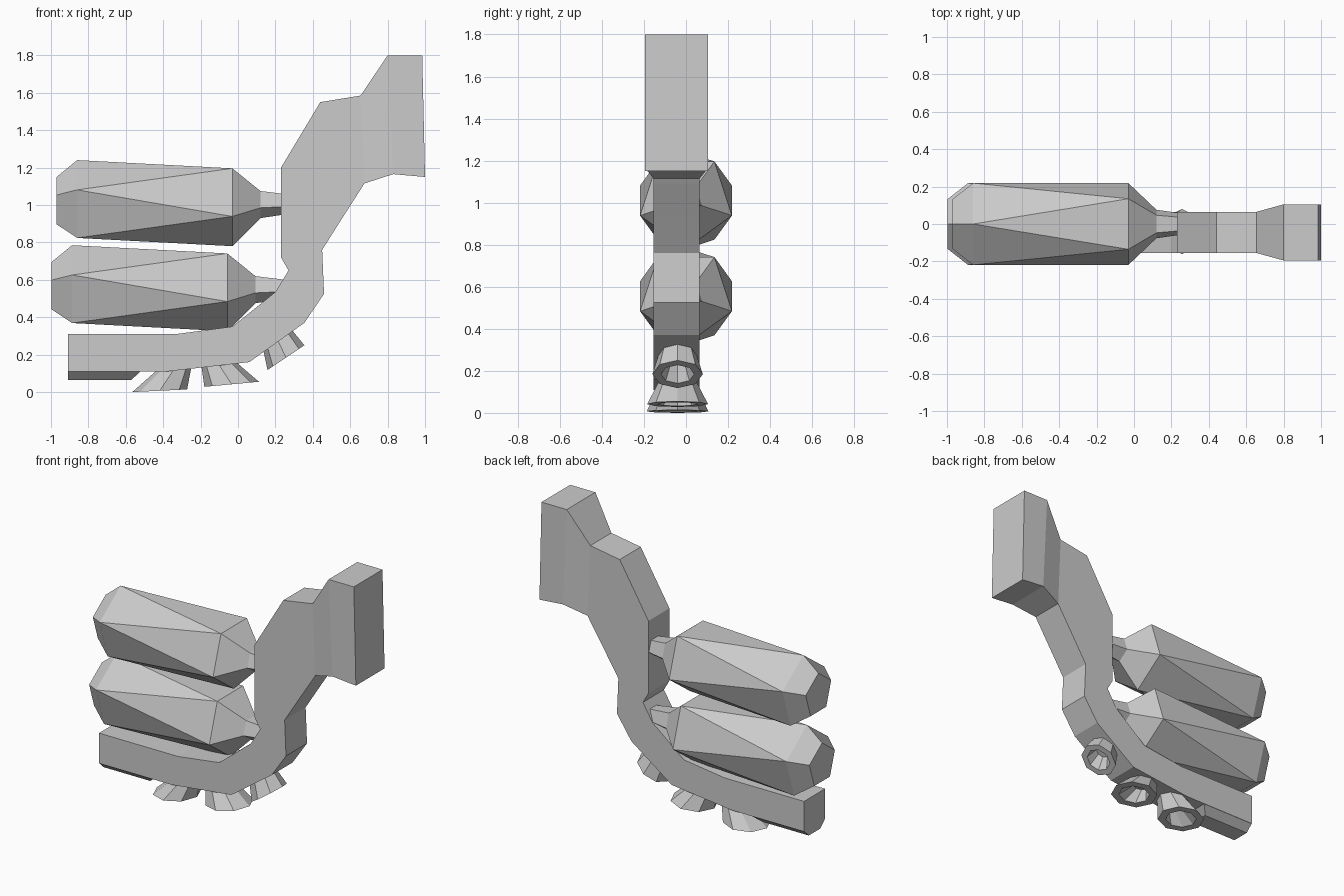
import bpy, bmesh
from math import sin, cos, tau
from mathutils import Vector

if "Cube" in bpy.data.objects:
    bpy.data.objects.remove(bpy.data.objects["Cube"])

YC = -0.045  # centre line of the arm


def loft(name, rings):
    """Skin a list of equal-length point rings and cap both ends."""
    bm = bmesh.new()
    vs = [[bm.verts.new(p) for p in r] for r in rings]
    n = len(vs[0])
    for a, b in zip(vs, vs[1:]):
        for i in range(n):
            j = (i + 1) % n
            bm.faces.new((a[i], a[j], b[j], b[i]))
    bm.faces.new(vs[0])
    bm.faces.new(vs[-1])
    return finish(name, bm)


def finish(name, bm):
    bmesh.ops.recalc_face_normals(bm, faces=bm.faces[:])
    me = bpy.data.meshes.new(name)
    bm.to_mesh(me)
    bm.free()
    ob = bpy.data.objects.new(name, me)
    bpy.context.collection.objects.link(ob)
    return ob


# Bent arm: (outer x, z, inner x, z, half width)
ARM = [(-.91, .11, -.91, .31, .11), (-.38, .11, -.33, .31, .11),
       (.06, .16, -.03, .35, .11), (.355, .37, .20, .535, .11),
       (.46, .525, .27, .65, .11), (.45, .76, .23, .72, .11),
       (.56, .934, .23, 1.20, .11), (.66, 1.09, .44, 1.55, .11),
       (.675, 1.115, .655, 1.585, .11), (.83, 1.165, .80, 1.80, .15),
       (1.0, 1.15, .985, 1.80, .15)]
loft("arm", [[(ox, YC - w, oz), (ox, YC + w, oz), (ix, YC + w, iz), (ix, YC - w, iz)]
             for ox, oz, ix, iz, w in ARM])

# Chamfered pad under the arm's end
loft("arm_pad", [[(x, YC - .11, .112), (x, YC + .11, .112),
                  (xb, YC + .06, .065), (xb, YC - .06, .065)]
                 for x, xb in ((-.91, -.91), (-.52, -.57))])


# Tanks: five-sided, with the neck half turned against the rear half
def tank(name, dx, zc):
    bm = bmesh.new()
    rings = []
    for x, r, turned in ((-.97, .14, 0), (-.86, .23, 0), (-.03, .23, 1),
                         (.12, .08, 1), (.28, .056, 1)):
        rings.append([bm.verts.new((x + dx, r * sin(tau * (i + turned / 2) / 5),
                                    zc + r * cos(tau * (i + turned / 2) / 5)))
                      for i in range(5)])
    for k, (a, b) in enumerate(zip(rings, rings[1:])):
        for i in range(5):
            j = (i + 1) % 5
            if k == 1:  # twisted body is made of triangles
                bm.faces.new((a[i], a[j], b[i]))
                bm.faces.new((a[j], b[j], b[i]))
            else:
                bm.faces.new((a[i], a[j], b[j], b[i]))
    bm.faces.new(rings[0])
    bm.faces.new(rings[-1])
    finish(name, bm)


tank("upper_tank", 0, 1.01)
tank("lower_tank", -.027, .555)


# Nozzles: eight-sided flared cups with a hollow mouth
def nozzle(name, top_a, top_b, mouth_a, mouth_b, ry):
    def ring(a, b, r_y, scale=1.0):
        a, b = (Vector((p[0], YC + .005, p[1])) for p in (a, b))
        c, u = (a + b) / 2, (b - a) / 2 * scale
        return [c + u * cos(tau * i / 8) + Vector((0, r_y * scale * sin(tau * i / 8), 0))
                for i in range(8)]
    base = ring(top_a, top_b, .09)
    mouth = ring(mouth_a, mouth_b, ry)
    lip = ring(mouth_a, mouth_b, ry, .66)
    floor = [m.lerp(t, .8) for m, t in zip(ring(mouth_a, mouth_b, ry, .33),
                                           ring(top_a, top_b, .09, .5))]
    loft(name, [base, mouth, lip, floor])


nozzle("nozzle_1", (-.43, .12), (-.25, .13), (-.565, .0), (-.272, .014), .147)
nozzle("nozzle_2", (-.195, .135), (-.01, .16), (-.18, .028), (.112, .055), .145)
nozzle("nozzle_3", (.135, .225), (.29, .33), (.158, .118), (.355, .25), .12)
